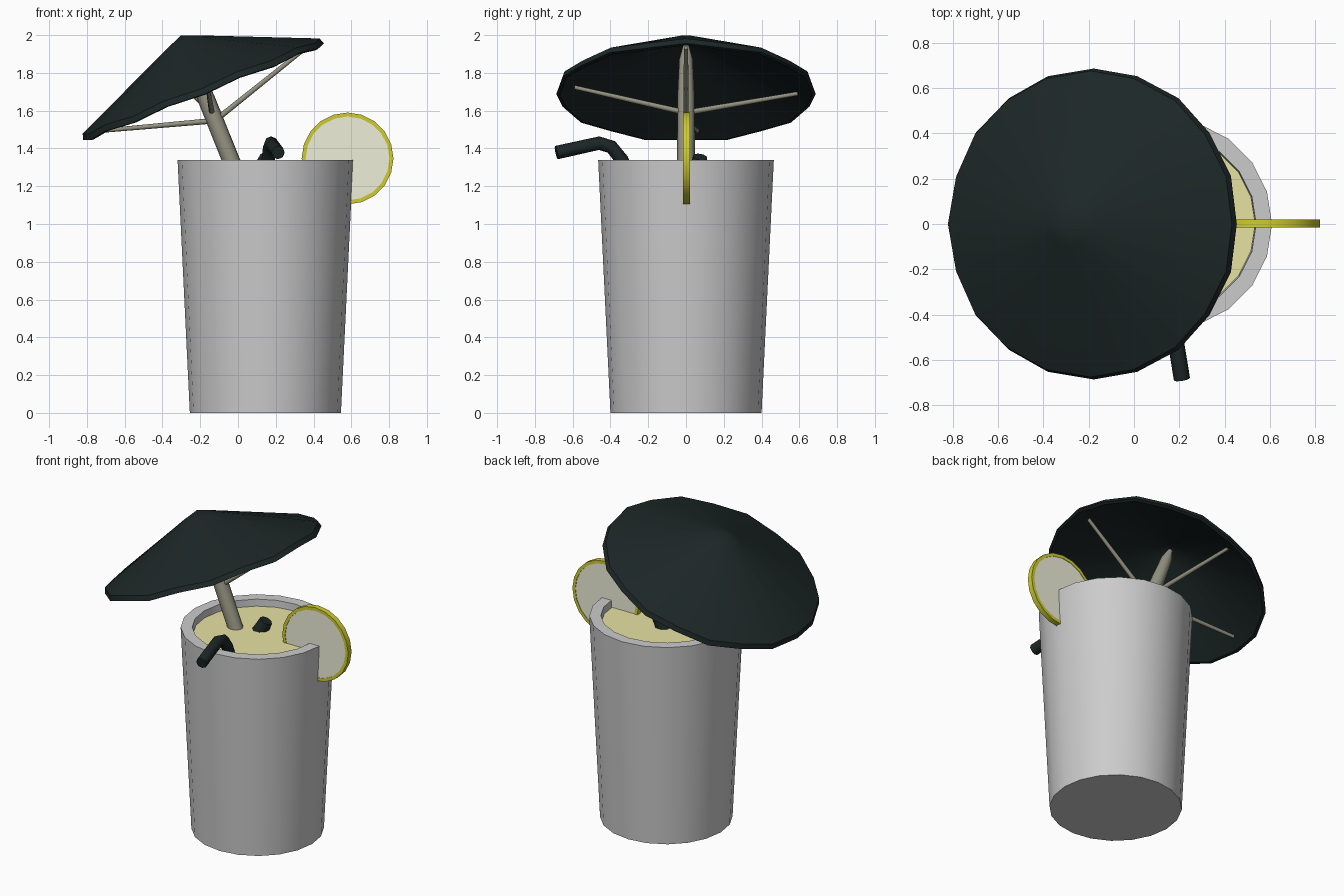
import bpy, bmesh, math
from mathutils import Matrix, Vector

if "Cube" in bpy.data.objects:
    bpy.data.objects.remove(bpy.data.objects["Cube"])


def material(name, rgb):
    m = bpy.data.materials.new(name)
    m.diffuse_color = (*rgb, 1)
    m.use_nodes = True
    m.node_tree.nodes["Principled BSDF"].inputs["Base Color"].default_value = m.diffuse_color
    return m


DARK = material("dark_green", (0.012, 0.02, 0.02))
WOOD = material("pale_wood", (0.30, 0.29, 0.22))
RIND = material("rind_yellow", (0.62, 0.60, 0.03))
FLESH = material("citrus_flesh", (0.86, 0.86, 0.70))
JUICE = material("juice", (0.80, 0.76, 0.36))


def lathe(name, profile, matrix, mat=None, sides=20, closed=False, scallop=0.0):
    """Spin an (r, z) profile round local z; r = 0 makes a pole."""
    bm = bmesh.new()
    rings = []
    for r, z in profile:
        if r == 0:
            rings.append([bm.verts.new((0, 0, z))] * sides)
            continue
        ring = []
        for i in range(sides):
            a = math.tau * i / sides
            dz = scallop * (-1) ** i if r > 0.5 else 0
            ring.append(bm.verts.new((r * math.cos(a), r * math.sin(a), z + dz)))
        rings.append(ring)
    if closed:
        rings.append(rings[0])
    for lo, hi in zip(rings, rings[1:]):
        for i in range(sides):
            j = (i + 1) % sides
            bm.faces.new(dict.fromkeys((lo[i], lo[j], hi[j], hi[i])))
    bmesh.ops.recalc_face_normals(bm, faces=bm.faces[:])
    me = bpy.data.meshes.new(name)
    bm.to_mesh(me)
    bm.free()
    ob = bpy.data.objects.new(name, me)
    bpy.context.collection.objects.link(ob)
    ob.matrix_world = matrix
    if mat:
        me.materials.append(mat)
    bpy.ops.object.select_all(action='DESELECT')
    ob.select_set(True)
    bpy.context.view_layer.objects.active = ob
    bpy.ops.object.shade_smooth_by_angle(angle=math.radians(30))
    return ob


def tube(name, points, radii, mat):
    """Round bar along a path with one radius per point."""
    cu = bpy.data.curves.new(name, 'CURVE')
    cu.dimensions = '3D'
    cu.bevel_depth = 1.0
    cu.bevel_resolution = 2
    cu.use_fill_caps = True
    sp = cu.splines.new('POLY')
    sp.points.add(len(points) - 1)
    for p, co, r in zip(sp.points, points, radii):
        p.co = (*co, 1)
        p.radius = r
    cu.materials.append(mat)
    ob = bpy.data.objects.new(name, cu)
    bpy.context.collection.objects.link(ob)
    return ob


# Tumbler with a solid base, and the drink inside it
cup = Matrix.Translation((0.145, 0, 0))
lathe("glass", [(0, 0), (0.40, 0), (0.465, 1.34), (0.395, 1.34), (0.335, 0.07), (0, 0.07)], cup)
lathe("drink", [(0, 0.075), (0.333, 0.075), (0.391, 1.295), (0, 1.295)], cup, JUICE)

# Citrus slice hooked over the rim
upright = Matrix.Translation((0.58, 0.002, 1.347)) @ Matrix.Rotation(math.pi / 2, 4, 'X')
lathe("slice_rind", [(0.222, -0.018), (0.243, -0.018), (0.243, 0.018), (0.222, 0.018)],
      upright, RIND, closed=True)
lathe("slice_flesh", [(0, -0.015), (0.224, -0.015), (0.224, 0.015), (0, 0.015)], upright, FLESH)

# Tilted parasol canopy with a slightly scalloped edge
tilt = Matrix.Translation((-0.185, 0, 1.705)) @ Matrix.Rotation(math.radians(-21.9), 4, 'Y')
lathe("parasol_canopy", [(0, 0.315), (0.10, 0.276), (0.676, 0.020), (0.687, -0.012),
                         (0.668, -0.016), (0.10, 0.245), (0, 0.27)],
      tilt, DARK, scallop=0.007)

# Parasol stick, tapered at the top
tube("parasol_stick", [tilt @ Vector((0, 0, a)) for a in (-1.2, -0.05, 0.18, 0.275)],
     (0.048, 0.046, 0.036, 0.012), WOOD)

# Four struts from the stick to the canopy
for i, (x, y) in enumerate([(0.59, 0.0), (-0.06, 0.59), (-0.59, 0.06), (0.03, -0.59)]):
    low = -0.17 if i % 2 == 0 else -0.125
    tube(f"parasol_strut_{i + 1}", [tilt @ Vector((0, 0, low)), tilt @ Vector((x, y, 0.008))],
         (0.015, 0.011), WOOD)

# Bent drinking straw
path = [(0.212, -0.686, 1.378), (0.175, -0.46, 1.428), (0.168, -0.395, 1.408),
        (0.16, -0.34, 1.34), (0.15, -0.27, 1.18), (0.14, 0.10, 0.20)]
tube("straw", path, [0.036] * len(path), DARK)

# Small dark stub poking out of the drink
tube("garnish_stub", [(0.155, 0.075, 1.355), (0.115, 0.06, 1.27)], (0.04, 0.05), DARK)
